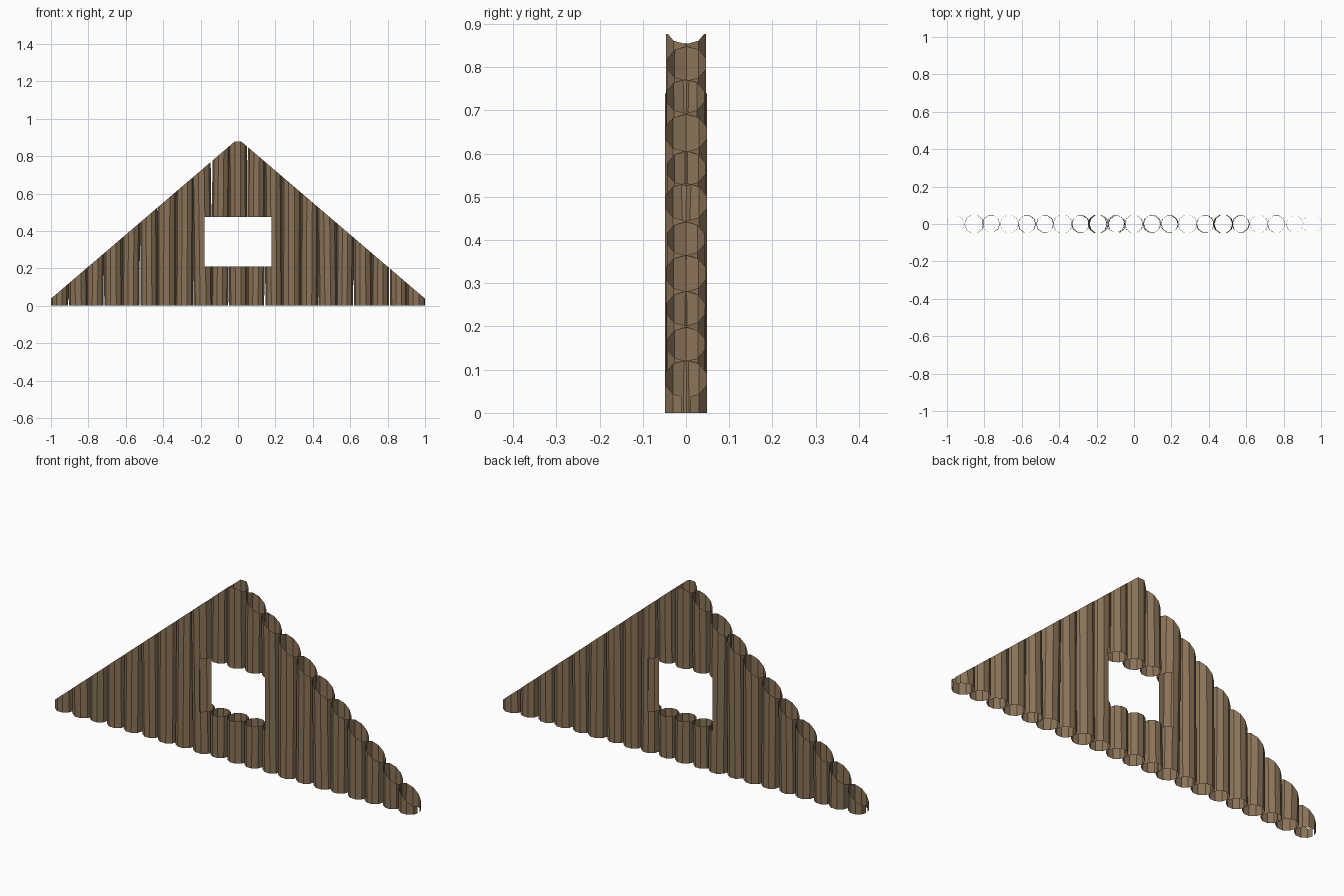
import bpy, bmesh, math
from mathutils import Vector

if "Cube" in bpy.data.objects:
    bpy.data.objects.remove(bpy.data.objects["Cube"])

wood = bpy.data.materials.new("weathered brown wood")
wood.diffuse_color = (0.26, 0.175, 0.10, 1)
wood.use_nodes = True
wood.node_tree.nodes["Principled BSDF"].inputs["Base Color"].default_value = wood.diffuse_color

SIDES, COUNT, STEP = 10, 21, 0.0953
PEAK, SLOPE = 0.893, 0.855            # gable roof line: z = PEAK - SLOPE*|x|
WX, WZ0, WZ1 = 0.18, 0.21, 0.475      # window opening

# seven log shapes repeat three times: radius, sideways lean, depth lean
SHAPES = [(0.047, 0.006, 0.003), (0.051, -0.014, 0.0), (0.046, 0.010, -0.004),
          (0.049, -0.004, 0.0), (0.047, 0.008, 0.003), (0.046, -0.006, -0.003),
          (0.051, 0.003, 0.0)]


def cut(bm, co, no, clear=False):
    bmesh.ops.bisect_plane(bm, geom=bm.verts[:] + bm.edges[:] + bm.faces[:],
                           plane_co=co, plane_no=no, clear_outer=clear)


def log(index):
    r, lean_x, lean_y = SHAPES[index % 7]
    cx = (index - (COUNT - 1) / 2) * STEP
    bm = bmesh.new()
    # open hollow tube, leaning slightly
    rings = []
    for z in (0.0, 1.0):
        rings.append([bm.verts.new((cx + r * math.cos(a) + lean_x * (z - 0.3),
                                    r * math.sin(a) + lean_y * (z - 0.3), z))
                      for a in (2 * math.pi * k / SIDES for k in range(SIDES))])
    for k in range(SIDES):
        j = (k + 1) % SIDES
        bm.faces.new((rings[0][k], rings[0][j], rings[1][j], rings[1][k]))
    # trim to the gable slopes, the blunt peak and the wall ends
    for s in (-1, 1):
        cut(bm, (0, 0, PEAK), (s * SLOPE, 0, 1), True)
        cut(bm, (s, 0, 0), (s, 0, 0), True)
    cut(bm, (0, 0, 0.877), (0, 0, 1), True)
    # window opening
    if abs(cx) < WX + 0.08:
        for s in (-1, 1):
            cut(bm, (s * WX, 0, 0), (1, 0, 0))
        for z in (WZ0, WZ1):
            cut(bm, (0, 0, z), (0, 0, 1))
        gone = []
        for f in bm.faces:
            c = f.calc_center_median()
            if abs(c.x) < WX and WZ0 < c.z < WZ1:
                gone.append(f)
        bmesh.ops.delete(bm, geom=gone, context='FACES')
    me = bpy.data.meshes.new(f"wall_log_{index + 1}")
    bm.to_mesh(me)
    bm.free()
    me.materials.append(wood)
    bpy.context.collection.objects.link(bpy.data.objects.new(me.name, me))


for i in range(COUNT):
    log(i)
